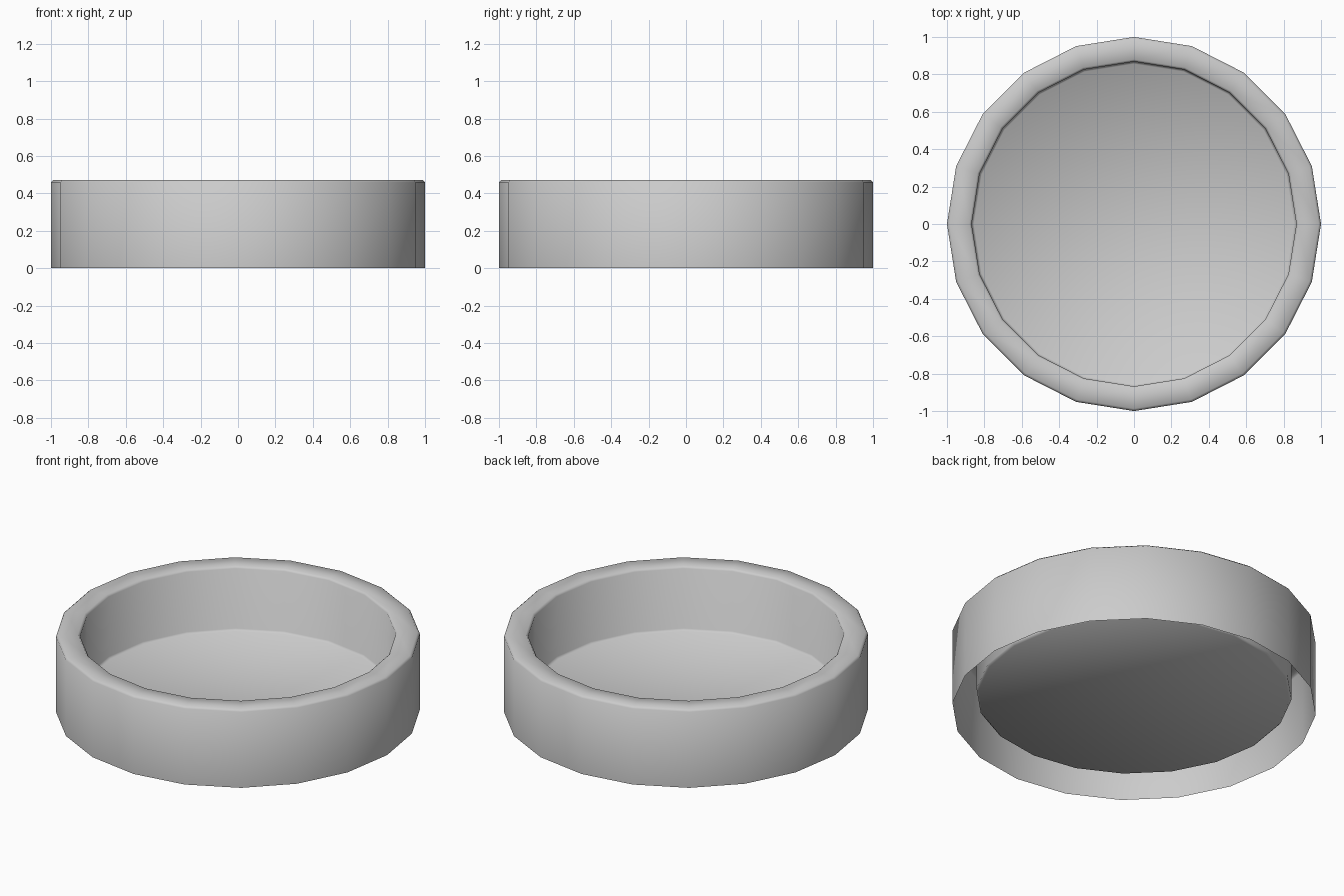
import bpy, bmesh
from math import cos, sin, tau

if "Cube" in bpy.data.objects:
    bpy.data.objects.remove(bpy.data.objects["Cube"])

SIDES = 20
# Radius and height: outer wall, bevelled rim, inner wall, floor edge
PROFILE = [(1.0, 0.0), (1.0, 0.46), (0.987, 0.472), (0.88, 0.472),
           (0.868, 0.46), (0.868, 0.097), (0.856, 0.085)]

# Lathe the profile into an open-bottomed double wall
bm = bmesh.new()
rings = [[bm.verts.new((r * cos(tau * i / SIDES), r * sin(tau * i / SIDES), z))
          for i in range(SIDES)] for r, z in PROFILE]
for a, b in zip(rings, rings[1:]):
    for i in range(SIDES):
        j = (i + 1) % SIDES
        bm.faces.new((a[i], a[j], b[j], b[i]))

# Dish floor
bm.faces.new(rings[-1])

for f in bm.faces:
    f.smooth = True
mesh = bpy.data.meshes.new("round_dish")
bm.to_mesh(mesh)
bm.free()
dish = bpy.data.objects.new("round_dish", mesh)
bpy.context.collection.objects.link(dish)
